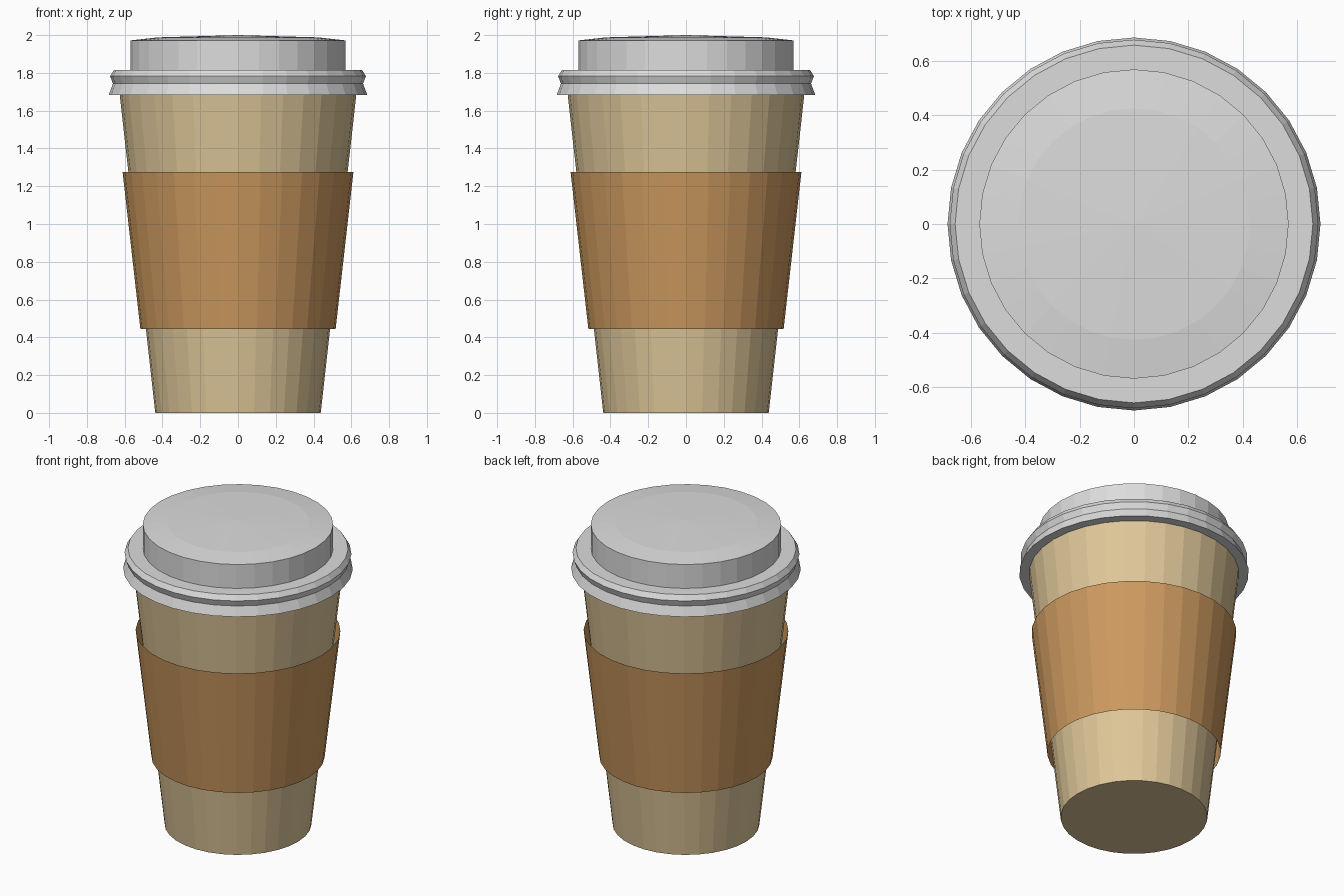
import bpy
import bmesh
import math

if "Cube" in bpy.data.objects:
    bpy.data.objects.remove(bpy.data.objects["Cube"])

SIDES = 32


def material(name, rgb):
    mat = bpy.data.materials.new(name)
    mat.diffuse_color = (*rgb, 1.0)
    mat.use_nodes = True
    mat.node_tree.nodes["Principled BSDF"].inputs["Base Color"].default_value = mat.diffuse_color
    return mat


def lathe(name, profile, mat):
    """Revolve (radius, z) points listed bottom to top; radius 0 closes to a point."""
    bm = bmesh.new()
    rings = []
    for r, z in profile:
        if r == 0:
            rings.append([bm.verts.new((0, 0, z))] * SIDES)
        else:
            rings.append([bm.verts.new((r * math.cos(2 * math.pi * i / SIDES),
                                        r * math.sin(2 * math.pi * i / SIDES), z))
                          for i in range(SIDES)])
    for low, high in zip(rings, rings[1:]):
        for i in range(SIDES):
            j = (i + 1) % SIDES
            corners = [low[i], low[j], high[j], high[i]]
            bm.faces.new(list(dict.fromkeys(corners)))
    mesh = bpy.data.meshes.new(name)
    bm.to_mesh(mesh)
    bm.free()
    mesh.materials.append(mat)
    obj = bpy.data.objects.new(name, mesh)
    bpy.context.collection.objects.link(obj)
    return obj


paper = material("cream paper", (0.73, 0.565, 0.314))
card = material("brown cardboard", (0.604, 0.319, 0.114))
plastic = material("light grey plastic", (0.72, 0.72, 0.72))

# Tapered cup with a flat base; its top edge is tucked under the lid
lathe("cup", [(0, 0), (0.438, 0), (0.628, 1.70)], paper)

# Thin open sleeve standing slightly off the cup wall
lathe("sleeve", [(0.517, 0.445), (0.611, 1.275)], card)

# Lid: underside, flared skirt, rim bead, raised wall and shallow dome
lathe("lid", [(0.62, 1.682), (0.685, 1.682), (0.662, 1.743), (0.677, 1.783),
              (0.657, 1.815), (0.568, 1.815), (0.568, 1.972),
              (0.425, 1.988), (0, 2.0)], plastic)
